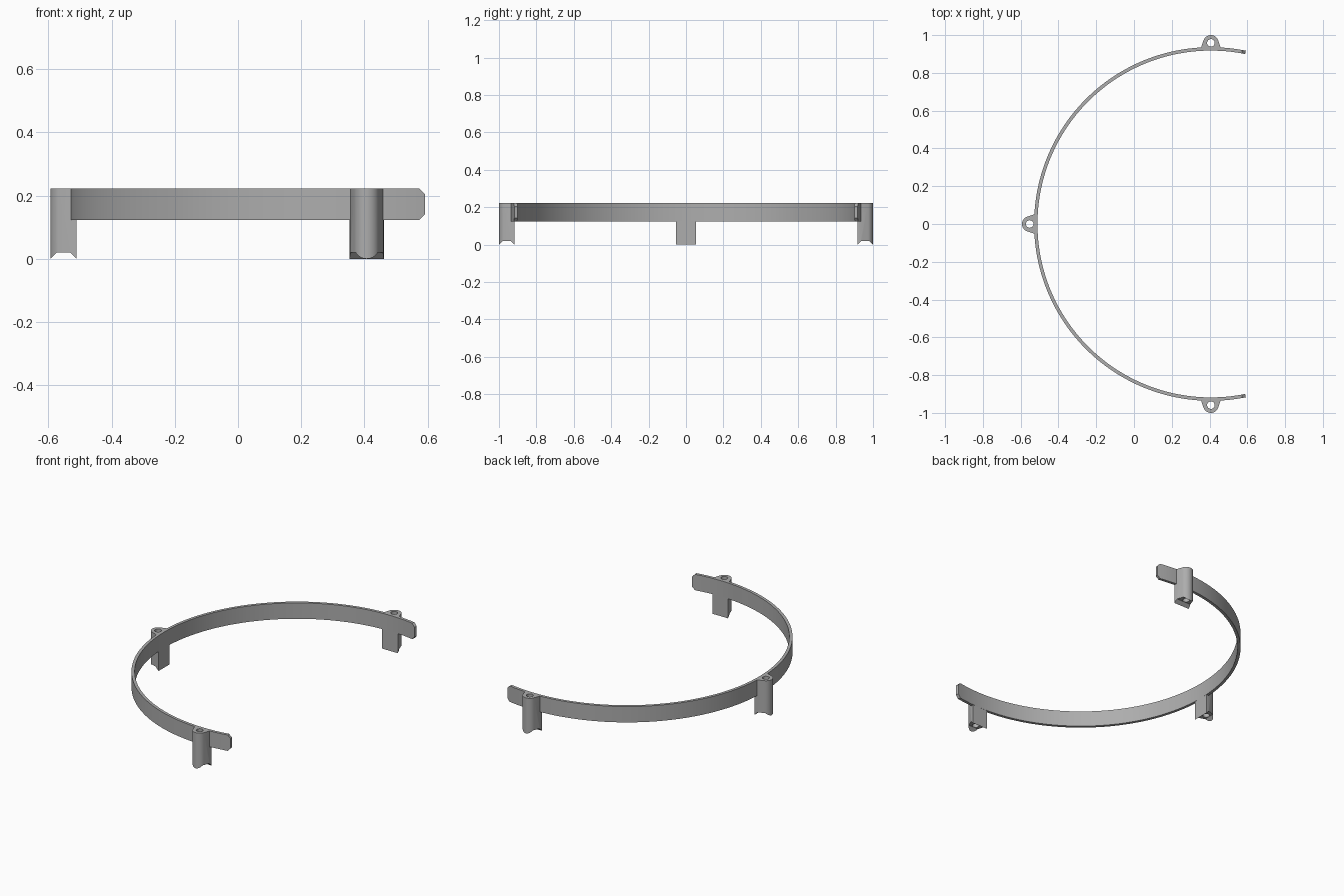
import bpy, bmesh, math
from mathutils import Matrix

default = bpy.data.objects.get("Cube")
if default:
    bpy.data.objects.remove(default, do_unlink=True)

CENTRE_X = 0.407
R_IN, R_OUT = 0.918, 0.936
Z_LOW, Z_TOP = 0.123, 0.222

grey = bpy.data.materials.new("plain grey")
grey.use_nodes = True
colour = (0.42, 0.42, 0.42, 1)
grey.diffuse_color = colour
grey.node_tree.nodes["Principled BSDF"].inputs["Base Color"].default_value = colour


def finish(bm, name):
    bmesh.ops.recalc_face_normals(bm, faces=bm.faces)
    mesh = bpy.data.meshes.new(name)
    bm.to_mesh(mesh)
    bm.free()
    mesh.materials.append(grey)
    obj = bpy.data.objects.new(name, mesh)
    bpy.context.collection.objects.link(obj)
    return obj


def activate(obj):
    bpy.ops.object.select_all(action="DESELECT")
    obj.select_set(True)
    bpy.context.view_layer.objects.active = obj


def smooth(obj):
    activate(obj)
    bpy.ops.object.shade_smooth_by_angle(angle=math.radians(25))


def prism(points, offset, name):
    """Extrude a closed outline along offset."""
    bm = bmesh.new()
    face = bm.faces.new([bm.verts.new(p) for p in points])
    top = bmesh.ops.extrude_face_region(bm, geom=[face])["geom"]
    bmesh.ops.translate(bm, vec=offset, verts=[v for v in top if isinstance(v, bmesh.types.BMVert)])
    return finish(bm, name)


def cut(obj, cutter):
    activate(obj)
    mod = obj.modifiers.new("cut", "BOOLEAN")
    mod.operation, mod.solver, mod.object = "DIFFERENCE", "EXACT", cutter
    bpy.ops.object.modifier_apply(modifier=mod.name)
    bpy.data.objects.remove(cutter, do_unlink=True)


# Curved band with chamfered end corners
start, end, chamfer = math.radians(78.6), math.radians(281.4), 0.019
step = chamfer / R_OUT
count = 112
angles = [start] + [start + step + (end - start - 2 * step) * i / count for i in range(count + 1)] + [end]
bm = bmesh.new()
rings = []
for a in angles:
    inset = chamfer if a in (start, end) else 0
    section = [(R_IN, Z_LOW + inset), (R_OUT, Z_LOW + inset), (R_OUT, Z_TOP - inset), (R_IN, Z_TOP - inset)]
    rings.append([bm.verts.new((CENTRE_X + r * math.cos(a), r * math.sin(a), z)) for r, z in section])
for p, q in zip(rings, rings[1:]):
    for i in range(4):
        j = (i + 1) % 4
        bm.faces.new((p[i], p[j], q[j], q[i]))
bm.faces.new(rings[0])
bm.faces.new(rings[-1])
smooth(finish(bm, "curved_band"))

# Three screw lugs: rounded post, through hole, channel under the foot
HOLE_R, LUG_R, LUG_C = 0.02, 0.041, 0.959
for name, turn in (("back_lug", 90), ("right_lug", 180), ("front_lug", 270)):
    arc = [math.radians(-70 + 140 * i / 20) for i in range(21)]
    outline = [(R_IN, -0.054, 0), (0.931, -0.053, 0)]
    outline += [(LUG_C + LUG_R * math.cos(a), LUG_R * math.sin(a), 0) for a in arc]
    outline += [(0.931, 0.053, 0), (R_IN, 0.054, 0)]
    lug = prism(outline, (0, 0, Z_TOP), name)

    circle = [2 * math.pi * i / 24 for i in range(24)]
    cut(lug, prism([(LUG_C + HOLE_R * math.cos(a), HOLE_R * math.sin(a), -0.1) for a in circle],
                   (0, 0, 0.5), "hole_cutter"))
    channel = [(0.898, -0.02), (0.938, 0.02), (0.980, 0.02), (1.020, -0.02)]
    cut(lug, prism([(r, -0.1, z) for r, z in channel], (0, 0.2, 0), "channel_cutter"))

    lug.data.transform(Matrix.Translation((CENTRE_X, 0, 0)) @ Matrix.Rotation(math.radians(turn), 4, "Z"))
    smooth(lug)
